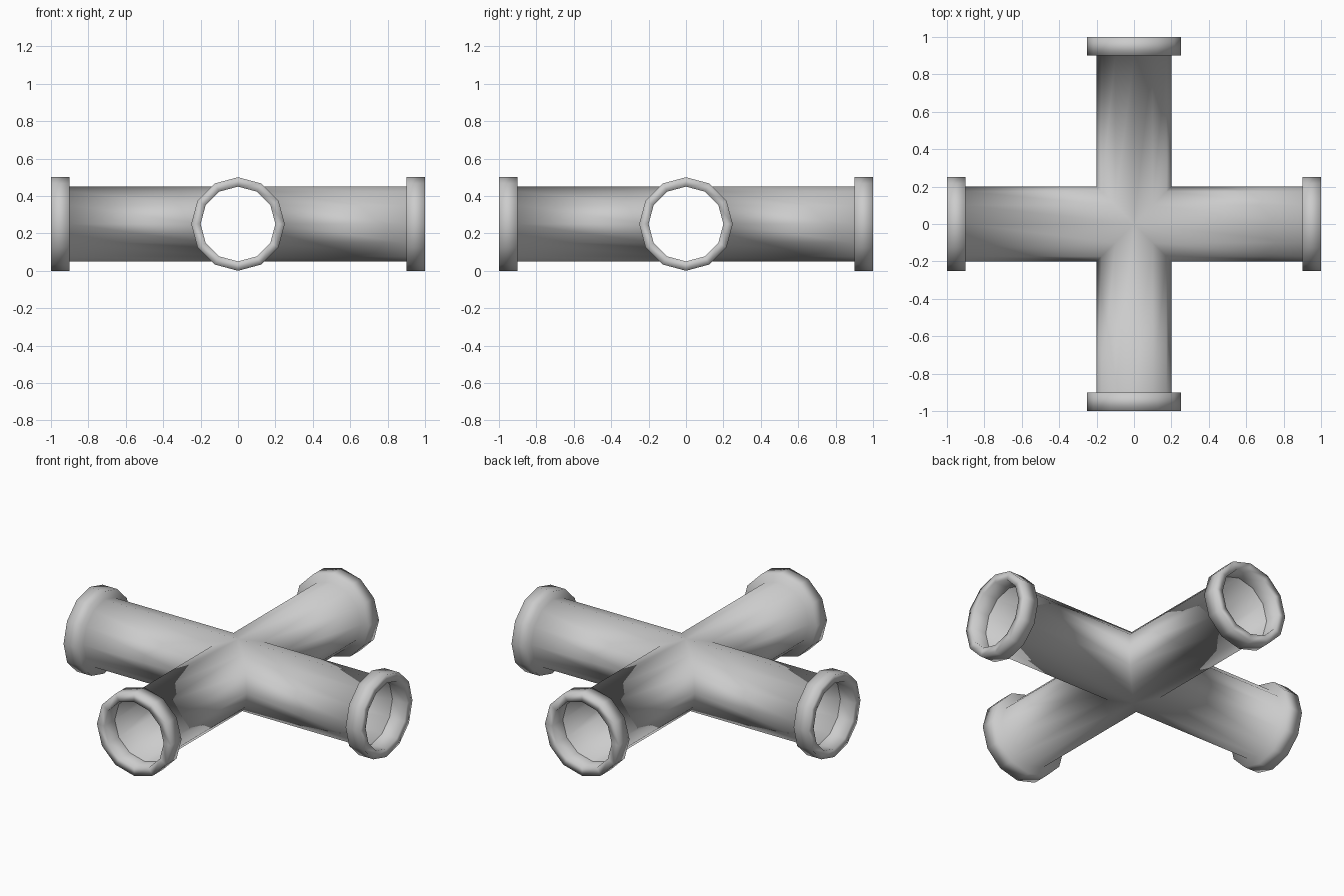
import bpy, bmesh, math

if "Cube" in bpy.data.objects:
    bpy.data.objects.remove(bpy.data.objects["Cube"])

SIDES = 12
PIPE_R, FLANGE_R, CENTRE_Z = 0.2, 0.25, 0.25
# arm profile after the mitred joint: (distance along arm, radius)
PROFILE = [(0.9, PIPE_R), (0.9, FLANGE_R), (1.0, FLANGE_R), (1.0, PIPE_R), (0.9, PIPE_R)]

bm = bmesh.new()
joint = {}  # shared mitre vertices, welded between neighbouring arms


def make_vert(along, across, up, turn, shared=False):
    c, s = math.cos(turn), math.sin(turn)
    co = (along * c - across * s, along * s + across * c, up + CENTRE_Z)
    if not shared:
        return bm.verts.new(co)
    key = tuple(round(v, 4) + 0.0 for v in co)
    if key not in joint:
        joint[key] = bm.verts.new(co)
    return joint[key]


def add_arm(turn):
    angles = [2 * math.pi * i / SIDES for i in range(SIDES)]
    # mitred inner end meets the other arms on the diagonals
    rings = [[make_vert(abs(PIPE_R * math.cos(a)), PIPE_R * math.cos(a),
                        PIPE_R * math.sin(a), turn, True) for a in angles]]
    # pipe end and hollow flange
    for along, r in PROFILE:
        rings.append([make_vert(along, r * math.cos(a), r * math.sin(a), turn)
                      for a in angles])
    for r0, r1 in zip(rings, rings[1:]):
        for i in range(SIDES):
            j = (i + 1) % SIDES
            bm.faces.new((r0[i], r0[j], r1[j], r1[i])).smooth = True


for k in range(4):
    add_arm(k * math.pi / 2)

for f in bm.faces:
    f.normal_flip()
bm.normal_update()
# make sure the outer skin faces outward
top = max(bm.faces, key=lambda f: f.normal.z * (f.calc_center_median().z > 0.42))
pipe_face = max((f for f in bm.faces if f.calc_area() > 0.05),
                key=lambda f: f.calc_center_median().z)
if pipe_face.normal.z < 0:
    bmesh.ops.reverse_faces(bm, faces=bm.faces[:])

mesh = bpy.data.meshes.new("pipe_cross")
bm.to_mesh(mesh)
bm.free()
obj = bpy.data.objects.new("pipe_cross", mesh)
bpy.context.collection.objects.link(obj)
